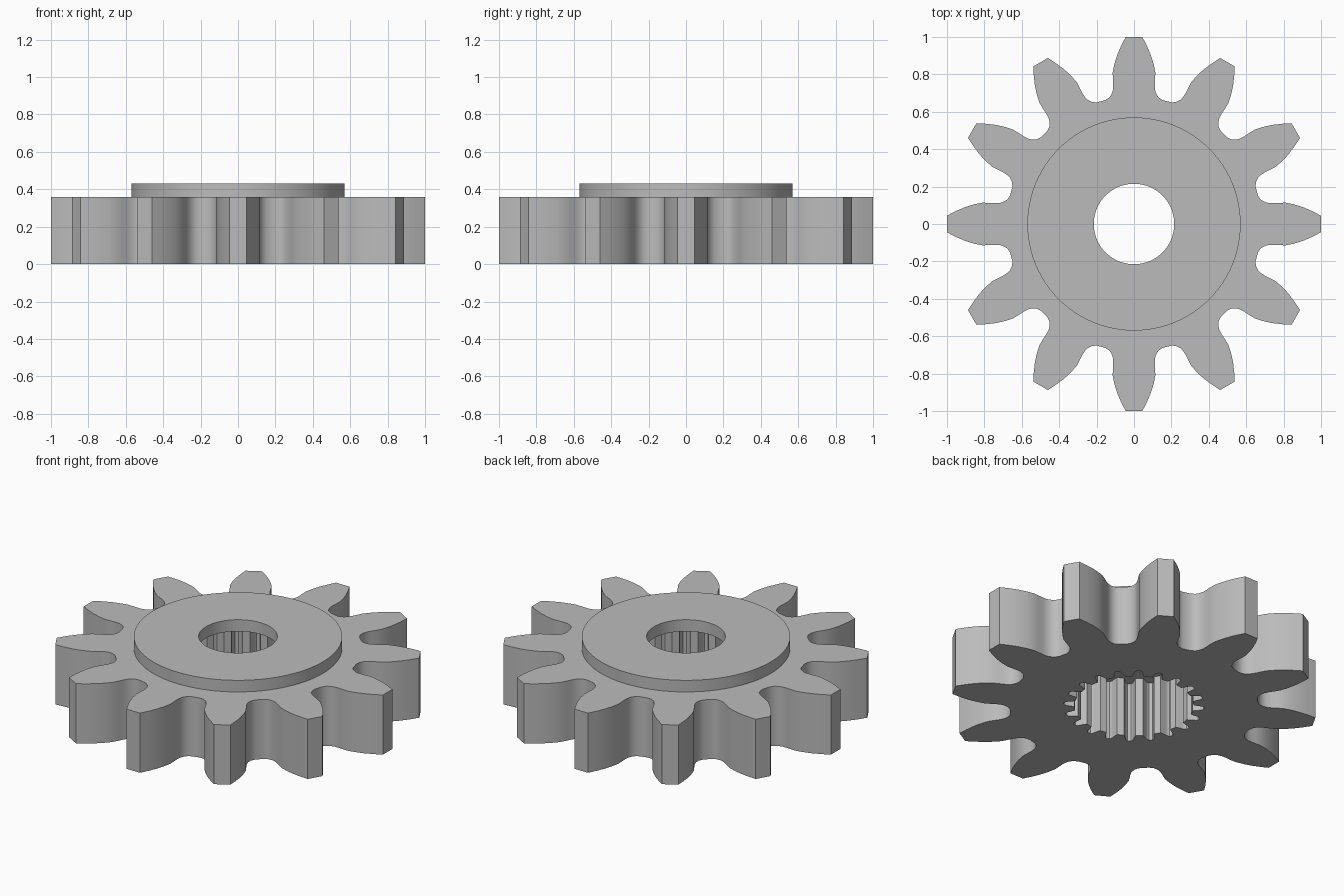
import bpy, bmesh
from math import sin, cos, pi, tau
from mathutils import Vector, Matrix

old = bpy.data.objects.get("Cube")
if old:
    bpy.data.objects.remove(old, do_unlink=True)

steel = bpy.data.materials.new("grey steel")
steel.use_nodes = True
colour = (0.5, 0.5, 0.5, 1)
steel.diffuse_color = colour
steel.node_tree.nodes["Principled BSDF"].inputs["Base Color"].default_value = colour

GEAR_TOP, HUB_TOP = 0.36, 0.43
HUB_RADIUS, BORE_RADIUS = 0.57, 0.215


def polar_pattern(half_profile, count):
    """Mirror a half profile (across, outward) and repeat it around the axis."""
    mirrored = [(-x, y) for x, y in reversed(half_profile) if x > 0]
    outline = mirrored + half_profile
    return [Matrix.Rotation(-tau * i / count, 2) @ Vector((y, -x))
            for i in range(count) for x, y in outline]


def circle(radius, count=96):
    return [Vector((radius * cos(tau * i / count), radius * sin(tau * i / count)))
            for i in range(count)]


bm = bmesh.new()


def ring(points, z):
    """Closed loop of vertices with its edges."""
    verts = [bm.verts.new((p.x, p.y, z)) for p in points]
    edges = [bm.edges.new((verts[i - 1], verts[i])) for i in range(len(verts))]
    return verts, edges


def wall(low, high):
    a, b = low[0], high[0]
    for i in range(len(a)):
        bm.faces.new((a[i - 1], a[i], b[i], b[i - 1]))


def flat(outer, inner):
    bmesh.ops.triangle_fill(bm, edges=outer[1] + inner[1], use_beauty=True)


# Outer teeth: curved flanks, flat tips, rounded roots
root = [(0.68 * sin(a * pi / 180), 0.68 * cos(a * pi / 180)) for a in (13, 15)]
tooth = [(0.045, 0.999), (0.07, 0.95), (0.09, 0.903), (0.105, 0.855),
         (0.114, 0.81), (0.113, 0.775), (0.111, 0.745), (0.112, 0.72),
         (0.118, 0.698), (0.131, 0.677)] + root
teeth = polar_pattern(tooth[:-1], 12)

# Splined socket: rounded grooves
groove = [(0, 0.385), (0.01, 0.383), (0.017, 0.376), (0.021, 0.365),
          (0.025, 0.345), (0.031, 0.324)]
socket = polar_pattern(groove, 20)

teeth_low, teeth_high = ring(teeth, 0), ring(teeth, GEAR_TOP)
socket_low, socket_high = ring(socket, 0), ring(socket, GEAR_TOP)
hub_low, hub_high = ring(circle(HUB_RADIUS), GEAR_TOP), ring(circle(HUB_RADIUS), HUB_TOP)
bore_low, bore_high = ring(circle(BORE_RADIUS), GEAR_TOP), ring(circle(BORE_RADIUS), HUB_TOP)

# Upright walls
for low, high in ((teeth_low, teeth_high), (socket_low, socket_high),
                  (hub_low, hub_high), (bore_low, bore_high)):
    wall(low, high)

# Underside, gear face, hub face and the ledge inside the socket
for outer, inner in ((teeth_low, socket_low), (teeth_high, hub_low),
                     (hub_high, bore_high), (socket_high, bore_low)):
    flat(outer, inner)

bmesh.ops.recalc_face_normals(bm, faces=bm.faces[:])
bmesh.ops.dissolve_limit(bm, angle_limit=0.001, verts=[],
                         edges=[e for e in bm.edges if e.is_manifold and
                                e.calc_face_angle() < 0.001])
mesh = bpy.data.meshes.new("splined_gear")
bm.to_mesh(mesh)
bm.free()
mesh.materials.append(steel)

gear = bpy.data.objects.new("splined_gear", mesh)
bpy.context.collection.objects.link(gear)
bpy.context.view_layer.objects.active = gear
gear.select_set(True)
bpy.ops.object.shade_smooth_by_angle(angle=pi / 6)
